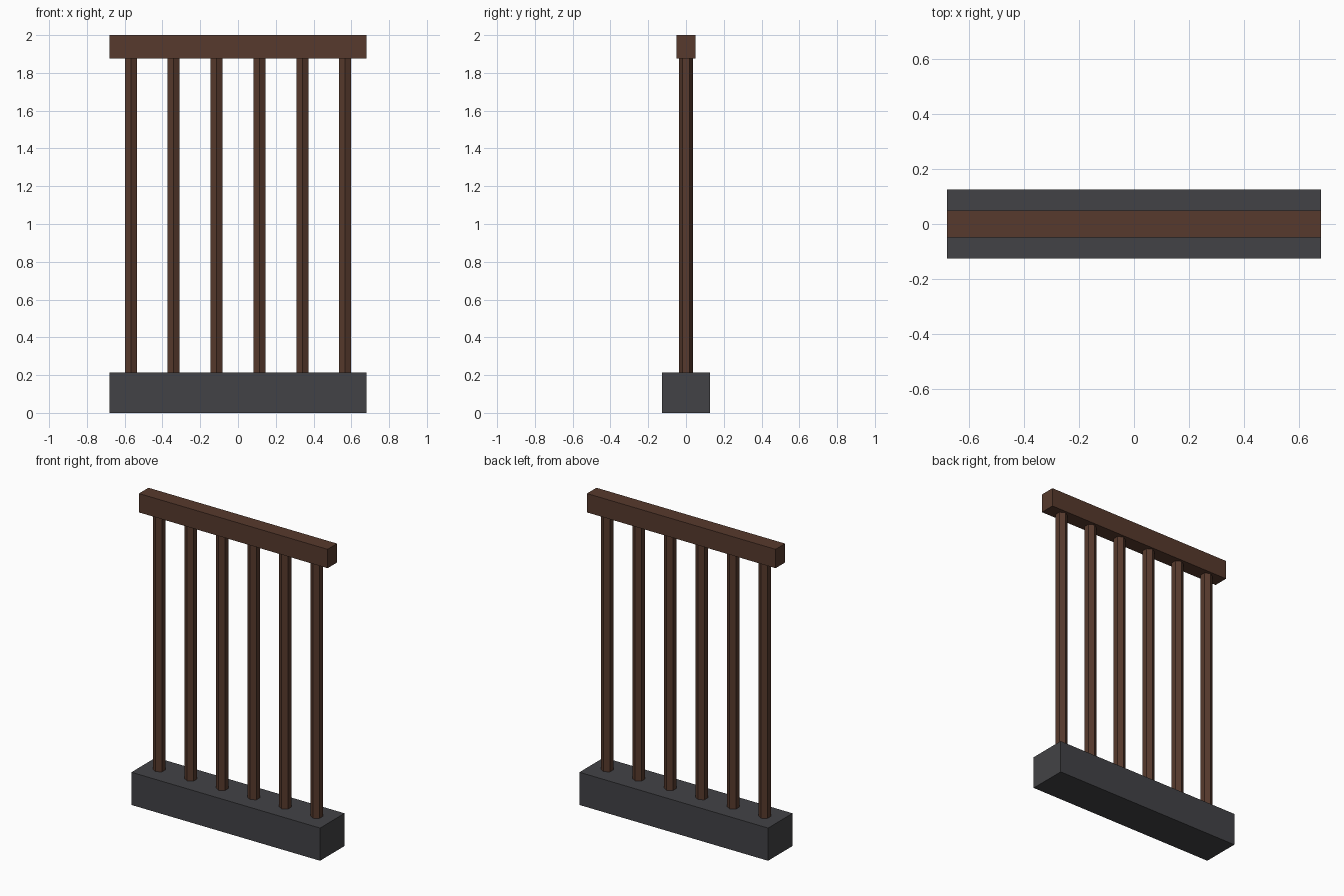
import bpy

cube = bpy.data.objects.get("Cube")
if cube:
    bpy.data.objects.remove(cube, do_unlink=True)


def make_material(name, rgb):
    mat = bpy.data.materials.new(name)
    mat.use_nodes = True
    color = (*rgb, 1)
    mat.diffuse_color = color
    bsdf = mat.node_tree.nodes["Principled BSDF"]
    bsdf.inputs["Base Color"].default_value = color
    bsdf.inputs["Roughness"].default_value = 0.8
    return mat


def finish(name, mat):
    obj = bpy.context.object
    obj.name = name
    obj.data.materials.append(mat)
    return obj


def box(name, width, depth, bottom, top, mat):
    bpy.ops.mesh.primitive_cube_add(size=1, location=(0, 0, (bottom + top) / 2))
    obj = finish(name, mat)
    obj.scale = (width, depth, top - bottom)
    bpy.ops.object.transform_apply(location=False, rotation=False, scale=True)
    return obj


rust = make_material("rust brown", (0.095, 0.042, 0.026))
stone = make_material("dark grey stone", (0.055, 0.055, 0.061))

LENGTH = 1.36
BASE_TOP = 0.213
RAIL_BOTTOM = 1.877
BAR_COUNT = 6
SPACING = 0.227

# Stone footing and top rail
box("base", LENGTH, 0.252, 0, BASE_TOP, stone)
box("top_rail", LENGTH, 0.098, RAIL_BOTTOM, 2, rust)

# Hexagonal bars with a corner facing front and back
for i in range(BAR_COUNT):
    x = (i - (BAR_COUNT - 1) / 2) * SPACING
    bpy.ops.mesh.primitive_cylinder_add(
        vertices=6, radius=0.037, depth=RAIL_BOTTOM - BASE_TOP,
        location=(x, 0, (RAIL_BOTTOM + BASE_TOP) / 2))
    finish(f"bar_{i + 1}", rust)
